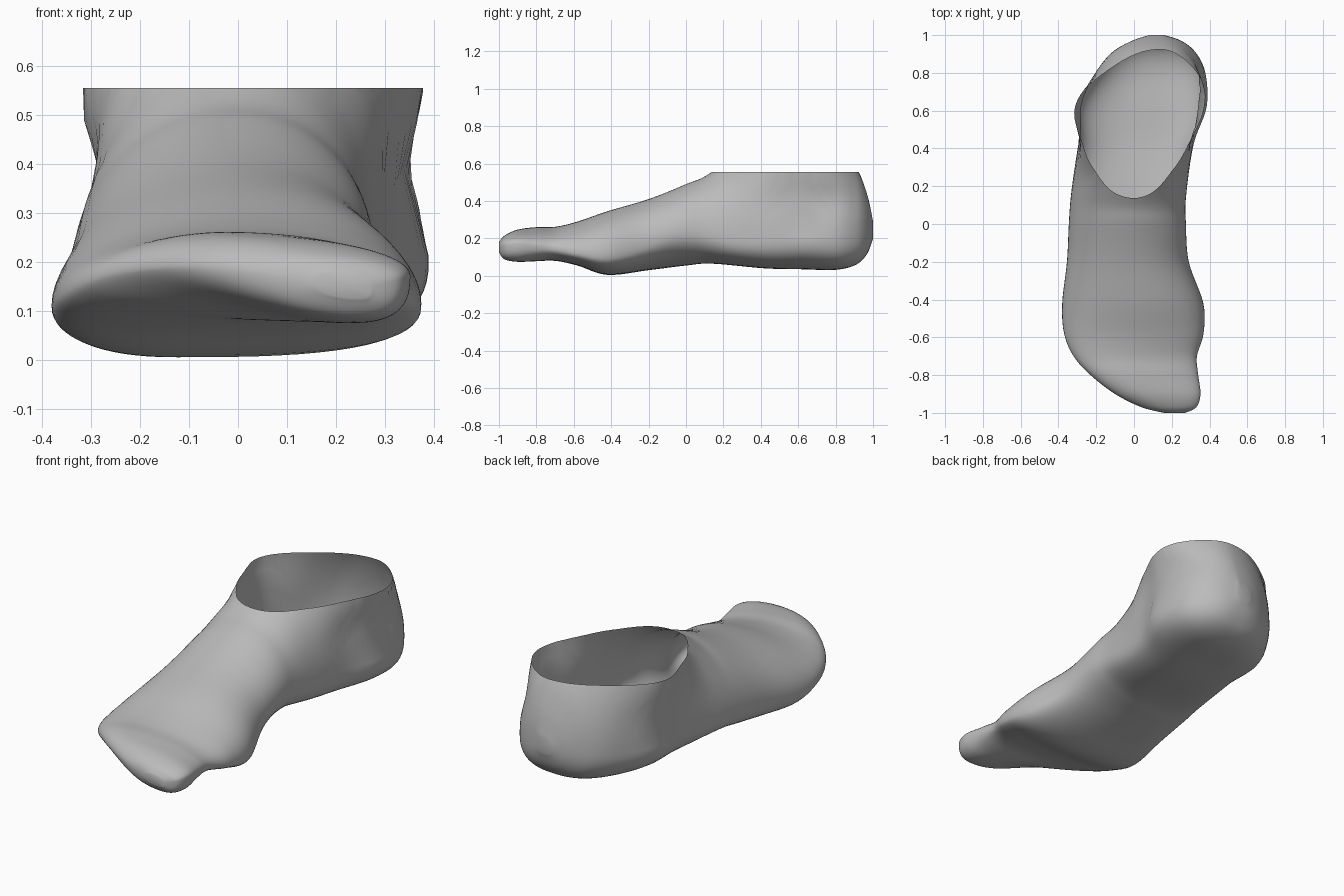
import bpy, bmesh, math
from mathutils import Vector

cube = bpy.data.objects.get("Cube")
if cube:
    bpy.data.objects.remove(cube)

RIM = 0.555      # height of the ankle opening
AROUND = 64      # points per ring
STEPS = 6        # rings between neighbouring sections

# Sections from toe to heel: y, right x, left x, widest z, sole z, crest z
SECTIONS = [
    (-1.00, 0.16, 0.27, 0.155, 0.125, 0.18),
    (-0.97, 0.04, 0.33, 0.175, 0.088, 0.215),
    (-0.90, -0.10, 0.352, 0.19, 0.075, 0.247),
    (-0.80, -0.23, 0.34, 0.18, 0.078, 0.26),
    (-0.70, -0.32, 0.333, 0.155, 0.08, 0.262),
    (-0.58, -0.37, 0.368, 0.125, 0.055, 0.29),
    (-0.42, -0.38, 0.367, 0.11, 0.005, 0.345),
    (-0.20, -0.355, 0.29, 0.14, 0.03, 0.41),
    (0.00, -0.345, 0.275, 0.16, 0.055, 0.49),
    (0.14, -0.335, 0.275, 0.18, 0.065, 0.557),
    (0.42, -0.305, 0.315, 0.20, 0.04, 0.79),
    (0.62, -0.325, 0.385, 0.21, 0.035, 1.05),
    (0.80, -0.21, 0.378, 0.21, 0.032, 0.73),
    (0.91, -0.115, 0.325, 0.22, 0.06, 0.582),
    (0.97, -0.01, 0.25, 0.23, 0.12, 0.43),
    (1.00, 0.08, 0.16, 0.24, 0.20, 0.29),
]


def bump(v, centre, width):
    return math.exp(-((v - centre) / width) ** 2)


def ramp(v, start, end):
    return min(max((v - start) / (end - start), 0), 1)


def spline(a, b, c, d, t):
    """Catmull-Rom blend of four sections."""
    return [0.5 * (2 * q + (r - p) * t + (2 * p - 5 * q + 4 * r - s) * t * t
                   + (3 * q - p - 3 * r + s) * t ** 3)
            for p, q, r, s in zip(a, b, c, d)]


def dent(x, y, z):
    """Hollows below the ankle bones, and a slimmer heel on the outer side."""
    if x > 0:
        return x * (1 - 0.12 * bump(y, 0.65, 0.22) * bump(z, 0.40, 0.09))
    low = 1 / (1 + math.exp((z - 0.43) / 0.035))
    return x * (1 - bump(y, 0.60, 0.17) * (0.10 * low + 0.06 * bump(z, 0.38, 0.09)))


def ring(section):
    y, right, left, wide_z, sole_z, crest_z = section
    middle = (right + left) / 2
    toes = bump(y, -0.85, 0.15)
    arch = bump(y, -0.02, 0.2)
    # The ball leans to the outer side, the big toe and the arch to the inner
    sole_x = middle - 0.14 * bump(y, -0.25, 0.3) + 0.11 * bump(y, -0.87, 0.12)
    crest_x = middle + 0.03 - 0.12 * toes
    arch_z = wide_z + 0.075 * arch - 0.02 * toes
    # Ankle walls stand straighter than the rounded instep and heel
    upper = 2 + ramp(y, 0.26, 0.48) - ramp(y, 0.7, 0.9)
    points = []
    for i in range(AROUND):
        angle = math.tau * i / AROUND
        c, s = math.cos(angle), math.sin(angle)
        px, pz = (crest_x, crest_z) if s > 0 else (sole_x, sole_z)
        ex, ez = (left, arch_z) if c > 0 else (right, wide_z)
        lower = 2.7 - 0.4 * arch if c > 0 else 2.3 - 0.8 * toes
        power = upper if s > 0 else lower
        x = px + (ex - px) * abs(c) ** (2 / power)
        z = ez + (pz - ez) * abs(s) ** (2 / power)
        points.append(Vector((dent(x, y, z), y, z)))
    return points


# Loft the foot shell through the sections
bm = bmesh.new()
last = len(SECTIONS) - 1
rings = []
for k in range(last):
    four = [SECTIONS[min(max(k + j, 0), last)] for j in (-1, 0, 1, 2)]
    rings += [ring(spline(*four, t / STEPS)) for t in range(STEPS)]
rings.append(ring(SECTIONS[-1]))
loops = [[bm.verts.new(p) for p in r] for r in rings]
for a, b in zip(loops, loops[1:]):
    for i in range(AROUND):
        j = (i + 1) % AROUND
        bm.faces.new((a[i], a[j], b[j], b[i]))

# Close the toe tip and the back of the heel
for loop in (loops[0], loops[-1]):
    tip = bm.verts.new(sum((v.co for v in loop), Vector()) / AROUND)
    for i in range(AROUND):
        bm.faces.new((loop[i], loop[(i + 1) % AROUND], tip))
bmesh.ops.recalc_face_normals(bm, faces=bm.faces)

# Cut the ankle opening flat
bmesh.ops.bisect_plane(bm, geom=bm.verts[:] + bm.edges[:] + bm.faces[:],
                       plane_co=(0, 0, RIM), plane_no=(0, 0, 1), clear_outer=True)

mesh = bpy.data.meshes.new("foot_shell")
bm.to_mesh(mesh)
bm.free()
foot = bpy.data.objects.new("foot_shell", mesh)
bpy.context.collection.objects.link(foot)

# Plain grey
grey = bpy.data.materials.new("plain_grey")
grey.use_nodes = True
colour = (0.5, 0.5, 0.5, 1)
grey.diffuse_color = colour
grey.node_tree.nodes["Principled BSDF"].inputs["Base Color"].default_value = colour
mesh.materials.append(grey)

bpy.ops.object.select_all(action='DESELECT')
foot.select_set(True)
bpy.context.view_layer.objects.active = foot
bpy.ops.object.shade_smooth_by_angle(angle=math.radians(50))
